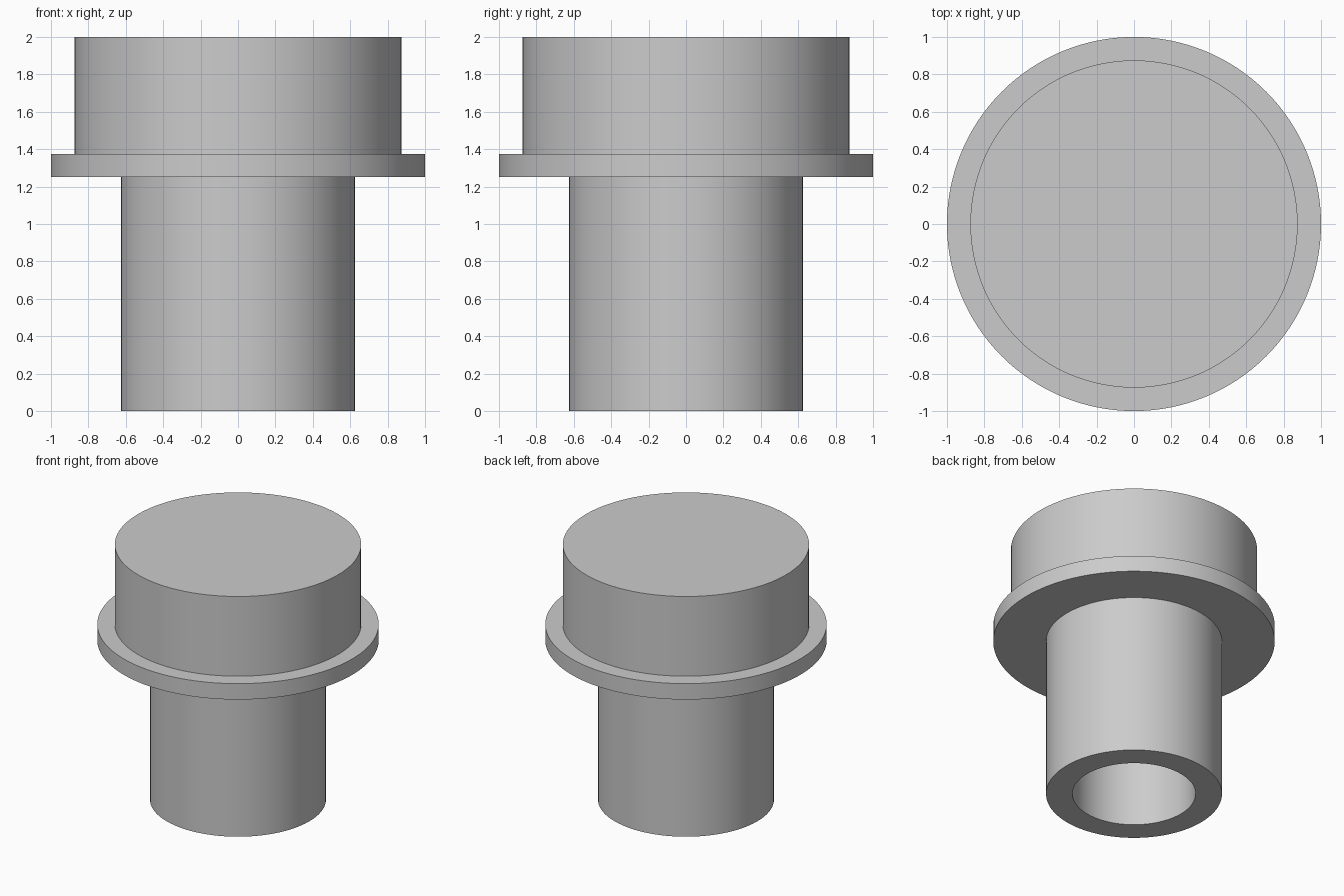
import bpy, bmesh, math

if "Cube" in bpy.data.objects:
    bpy.data.objects.remove(bpy.data.objects["Cube"])

SEGMENTS = 128


def lathe(name, profile):
    """Revolve an (r, z) profile around z; r = 0 ends become poles."""
    bm = bmesh.new()
    verts = [bm.verts.new((r, 0, z)) for r, z in profile]
    edges = [bm.edges.new(pair) for pair in zip(verts, verts[1:])]
    bmesh.ops.spin(bm, geom=verts + edges, cent=(0, 0, 0), axis=(0, 0, 1),
                   angle=math.tau, steps=SEGMENTS, use_duplicate=False)
    bmesh.ops.remove_doubles(bm, verts=bm.verts, dist=1e-4)
    bmesh.ops.recalc_face_normals(bm, faces=bm.faces)
    mesh = bpy.data.meshes.new(name)
    bm.to_mesh(mesh)
    bm.free()
    obj = bpy.data.objects.new(name, mesh)
    bpy.context.collection.objects.link(obj)
    bpy.ops.object.select_all(action='DESELECT')
    obj.select_set(True)
    bpy.context.view_layer.objects.active = obj
    bpy.ops.object.shade_smooth_by_angle(angle=math.radians(30))
    return obj


# One solid turned part: blind bore, hollow shank, collar and closed head
lathe("flanged_plug", [
    (0, 1.25), (0.4375, 1.25), (0.4375, 0),   # bore
    (0.625, 0), (0.625, 1.25),                # shank
    (1.0, 1.25), (1.0, 1.375),                # collar
    (0.875, 1.375), (0.875, 2.0), (0, 2.0),   # head
])
